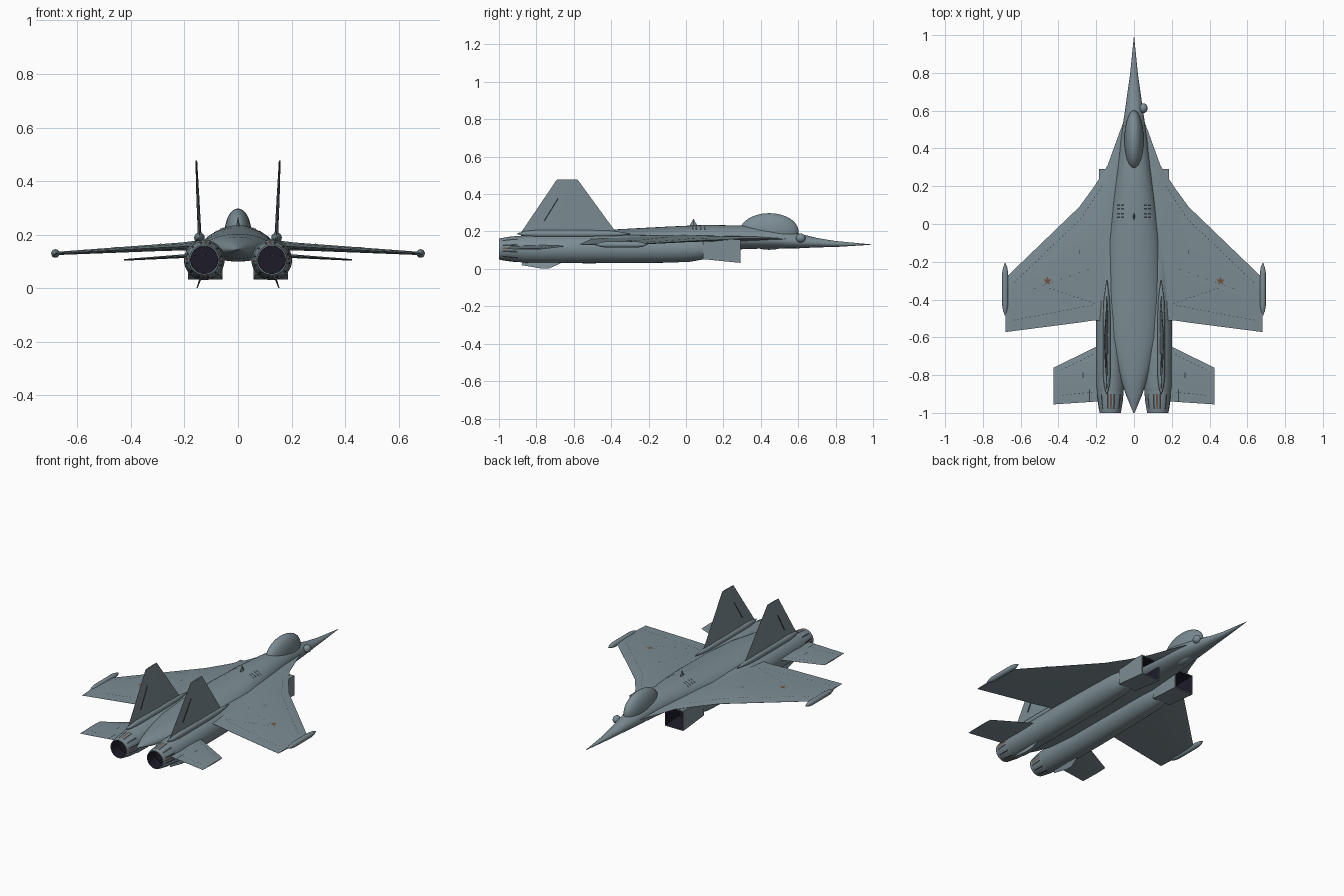
import bpy, bmesh, math
from mathutils import Vector

if "Cube" in bpy.data.objects:
    bpy.data.objects.remove(bpy.data.objects["Cube"])


def material(name, rgb):
    m = bpy.data.materials.new(name)
    m.diffuse_color = (*rgb, 1)
    m.use_nodes = True
    m.node_tree.nodes["Principled BSDF"].inputs["Base Color"].default_value = m.diffuse_color
    return m


GREY = material("airframe grey", (0.20, 0.265, 0.295))
DARK = material("panel gap dark", (0.035, 0.045, 0.05))
BLACK = material("duct black", (0.012, 0.011, 0.022))
BROWN = material("burnt brown", (0.17, 0.085, 0.05))


def finish(name, bm, mats, mirror=False, rule=None, angle=35, recalc=True):
    if recalc:
        bmesh.ops.recalc_face_normals(bm, faces=bm.faces)
    if rule:
        for f in bm.faces:
            f.material_index = rule(f.calc_center_median())
    me = bpy.data.meshes.new(name)
    bm.to_mesh(me)
    bm.free()
    for m in mats:
        me.materials.append(m)
    ob = bpy.data.objects.new(name, me)
    bpy.context.collection.objects.link(ob)
    bpy.ops.object.select_all(action='DESELECT')
    ob.select_set(True)
    bpy.context.view_layer.objects.active = ob
    bpy.ops.object.shade_smooth_by_angle(angle=math.radians(angle))
    if mirror:
        ob.modifiers.new("mirror", 'MIRROR').use_mirror_merge = False
    return ob


def loft(name, rings, mats, **kw):
    """Skin a row of closed rings and cap both ends."""
    bm = bmesh.new()
    vs = [[bm.verts.new(p) for p in r] for r in rings]
    n = len(vs[0])
    for a, b in zip(vs, vs[1:]):
        for i in range(n):
            bm.faces.new((a[i], a[(i + 1) % n], b[(i + 1) % n], b[i]))
    bm.faces.new(vs[0])
    bm.faces.new(vs[-1])
    return finish(name, bm, mats, **kw)


def ring(x, y, w, bot, mid, top, n=32):
    pts = []
    for i in range(n):
        a = 2 * math.pi * i / n
        s = math.sin(a)
        pts.append((x + w * math.cos(a), y, mid + s * ((top - mid) if s > 0 else (mid - bot))))
    return pts


def round_body(name, x, z, prof, mats, n=32, **kw):
    """Body of revolution along y from (y, radius) pairs."""
    return loft(name, [ring(x, y, r, z - r, z, z + r, n) for y, r in prof], mats, **kw)


FRAC, HIGH = (0, .12, .4, .7, 1), (.05, .65, 1, .6, .05)


def panel(name, stations, normal, mats=(GREY,), mirror=True):
    """Lens-section surface from (leading point, trailing point, thickness)."""
    nv = Vector(normal)
    rings = []
    for le, te, t in stations:
        le, te = Vector(le), Vector(te)
        up = [le.lerp(te, f) + nv * t * h / 2 for f, h in zip(FRAC, HIGH)]
        dn = [le.lerp(te, f) - nv * t * h / 2 for f, h in zip(FRAC, HIGH)]
        rings.append(up + dn[::-1])
    return loft(name, rings, mats, mirror=mirror, angle=25)


def interp(xs, ys, x):
    for (x0, y0), (x1, y1) in zip(zip(xs, ys), zip(xs[1:], ys[1:])):
        if x0 <= x <= x1:
            return y0 + (y1 - y0) * (x - x0) / (x1 - x0)
    return ys[0] if x < xs[0] else ys[-1]


# Fuselage: y, half width, bottom, middle, top
FUS = [(-1, .003, .143, .145, .147), (-.9, .045, .125, .145, .175), (-.77, .085, .11, .145, .192),
       (-.6, .125, .10, .15, .203), (-.4, .14, .10, .15, .21), (-.1, .138, .10, .15, .226),
       (.1, .115, .10, .155, .235), (.3, .088, .105, .155, .232), (.45, .07, .11, .155, .218),
       (.6, .048, .11, .145, .19), (.7, .034, .115, .139, .165), (.8, .02, .117, .133, .149),
       (.99, .001, .129, .13, .131)]
loft("fuselage", [ring(0, *s) for s in FUS], [GREY])


def fuselage_top(x, y):
    ys = [s[0] for s in FUS]
    w, mid, top = (interp(ys, [s[k] for s in FUS], y) for k in (1, 3, 4))
    return mid + (top - mid) * math.sqrt(max(0, 1 - (x / w) ** 2)) + .002


# Wings with root extensions, and tailplanes: x, leading y, trailing y, z, thickness
WING = [(.04, .58, -.5, .158, .03), (.075, .49, -.5, .162, .034), (.14, .31, -.51, .162, .036),
        (.21, .2, -.51, .156, .03), (.29, .09, -.522, .152, .026), (.68, -.285, -.572, .13, .012)]
TAIL = [(.12, -.62, -.935, .124, .018), (.2, -.65, -.94, .12, .014), (.425, -.76, -.955, .106, .006)]
for name, st in (("wing", WING), ("tailplane", TAIL)):
    panel(name, [((x, l, z), (x, t, z), th) for x, l, t, z, th in st], (0, 0, 1))


def surface_top(st):
    xs = [s[0] for s in st]

    def top(x, y):
        le, te, z, th = (interp(xs, [s[k] for s in st], x) for k in (1, 2, 3, 4))
        return z + th / 2 * interp(FRAC, HIGH, (le - y) / (le - te)) + .0015
    return top


wing_top, tail_top = surface_top(WING), surface_top(TAIL)

# Wing tip pods
round_body("wing_tip_pod", .682, .13, [(-.485, .002), (-.46, .011), (-.43, .016), (-.26, .016),
                                       (-.23, .011), (-.207, .002)], [GREY], n=16, mirror=True)

# Engine nacelles
round_body("engine_nacelle", .126, .106, [(-.9, .068), (-.86, .075), (-.5, .076), (-.1, .073), (.02, .068),
                                          (.09, .056), (.13, .043), (.16, .025)], [GREY], mirror=True)


# Nozzles with petal gaps and a hollow dark inside
def nozzle_rule(c):
    dx, dz = c.x - .126, c.z - .106
    r = math.hypot(dx, dz)
    if r < .0525:
        return 2
    k = int((math.atan2(dz, dx) / (2 * math.pi) + 1) * 48) % 48
    if -.985 < c.y < -.9 and r > .054:
        return 3 if k % 12 == 0 else 1 if k % 4 == 2 else 0
    return 0


round_body("nozzle", .126, .106, [(-.87, .071), (-.9, .07), (-.935, .067), (-.98, .06), (-1, .056),
                                  (-1, .051), (-.93, .05)],
           [GREY, DARK, BLACK, BROWN], n=48, mirror=True, rule=nozzle_rule)


# Box intakes, open at the front
def box_ring(y, x0, x1, z0, z1):
    return [(x0, y, z0), (x1, y, z0), (x1, y, z1), (x0, y, z1)]


loft("air_intake", [box_ring(.09, .066, .186, .052, .16), box_ring(.292, .058, .186, .032, .156),
                    box_ring(.292, .064, .18, .038, .15), box_ring(.17, .07, .175, .05, .145)],
     [GREY, BLACK], mirror=True,
     rule=lambda c: 1 if .168 < c.y < .25 and .068 - .002 < c.x < .1785 and .043 < c.z < .1485 else 0)

# Tail booms, fins with rudder seams, ventral fins
round_body("fin_boom", .144, .188, [(-.9, .003), (-.86, .014), (-.8, .02), (-.5, .02), (-.4, .016),
                                    (-.3, .003)], [GREY], n=16, mirror=True)
panel("tail_fin", [((.143, -.37, .19), (.143, -.885, .19), .014),
                   ((.156, -.58, .478), (.156, -.69, .478), .007)], (1, 0, 0))
panel("rudder_seam", [((.1462, -.757, .255), (.1462, -.761, .255), .0125),
                      ((.1515, -.683, .375), (.1515, -.687, .375), .0105)], (1, 0, 0), (DARK,))
panel("ventral_fin", [((.137, -.64, .045), (.137, -.87, .045), .008),
                      ((.145, -.68, .025), (.145, -.88, .02), .007),
                      ((.153, -.735, .001), (.153, -.765, .001), .004)], (1, 0, 0))


# Canopy and sensor ball
def ball(name, loc, scale, seg=32):
    bm = bmesh.new()
    bmesh.ops.create_uvsphere(bm, u_segments=seg, v_segments=seg // 2, radius=1)
    for v in bm.verts:
        v.co = Vector(a * s + l for a, s, l in zip(v.co, scale, loc))
    finish(name, bm, [GREY])


ball("canopy", (0, .445, .2), (.051, .157, .098))
ball("sensor_ball", (.05, .613, .165), (.022, .026, .024), 16)

# Spine antenna
bm = bmesh.new()
bmesh.ops.create_cone(bm, cap_ends=True, segments=4, radius1=.026, radius2=.002, depth=.045)
for v in bm.verts:
    v.co = Vector((v.co.x * .35, v.co.y + .04, v.co.z + .243))
finish("spine_antenna", bm, [GREY])


# Painted details: thin patches that follow the skin
def patches(name, outlines, top, mat):
    bm = bmesh.new()
    for pts in outlines:
        cx, cy = (sum(p[k] for p in pts) / len(pts) for k in (0, 1))
        c = bm.verts.new((cx, cy, top(cx, cy)))
        vs = [bm.verts.new((x, y, top(x, y))) for x, y in pts]
        for a, b in zip(vs, vs[1:] + vs[:1]):
            f = bm.faces.new((c, a, b))
            f.normal_update()
            if f.normal.z < 0:
                f.normal_flip()
    finish(name, bm, [mat], mirror=True, recalc=False)


def dash(x0, y0, x1, y1, w=.0016):
    d = Vector((x1 - x0, y1 - y0)).normalized() * w
    return [(x0 - d.y, y0 + d.x), (x1 - d.y, y1 + d.x), (x1 + d.y, y1 - d.x), (x0 + d.y, y0 - d.x)]


def row(x0, y0, x1, y1, step=.022, length=.008):
    a, b = Vector((x0, y0)), Vector((x1, y1))
    u = (b - a).normalized()
    return [dash(*(a + u * i * step), *(a + u * (i * step + length))) for i in range(int((b - a).length / step))]


patches("wing_seams", row(.17, .2, .28, .03) + row(.28, .03, .66, -.335) + row(.21, -.42, .46, -.335)
        + row(.22, -.43, .67, -.515) + row(.24, -.24, .58, -.36, .05) + [dash(.29, -.16, .29, -.135, .002)],
        wing_top, DARK)
patches("tailplane_seams", row(.22, -.69, .41, -.785) + row(.22, -.89, .41, -.91)
        + [dash(.27, -.815, .27, -.785, .0025), dash(.235, -.94, .235, -.875, .0025)], tail_top, DARK)
patches("spine_vents", [dash(.053 + k * .02, y, .069 + k * .02, y, .004)
                        for k in (0, 1) for y in (.035, .055, .08, .1)], fuselage_top, DARK)
patches("wing_star", [[(.458 + r * math.sin(i * math.pi / 5), -.302 + r * math.cos(i * math.pi / 5))
                       for i, r in enumerate((.024, .01) * 5)]], wing_top, BROWN)
